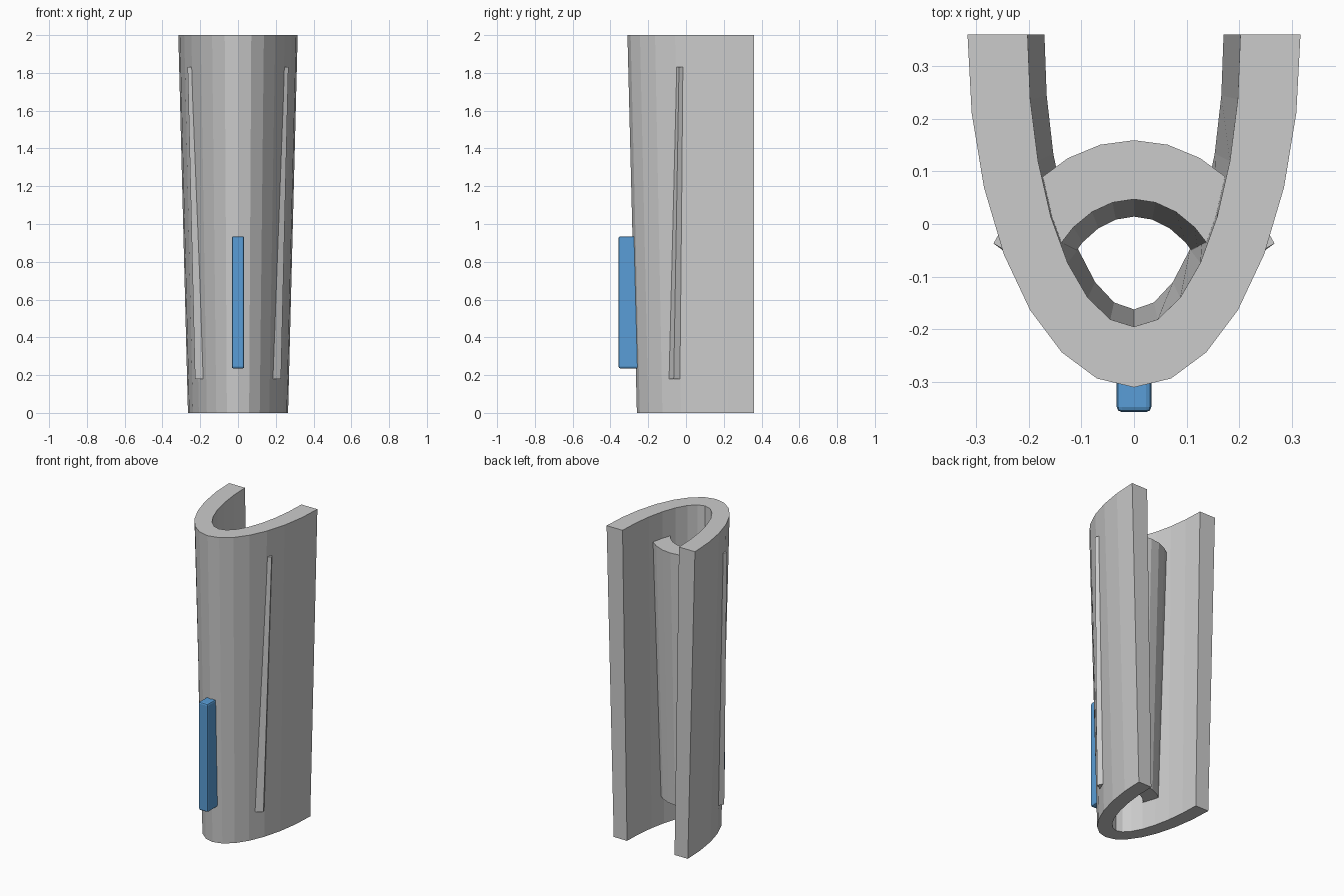
import bpy, bmesh
from math import sin, cos, radians

if "Cube" in bpy.data.objects:
    bpy.data.objects.remove(bpy.data.objects["Cube"])


def arc(cy, a, b, half_angle, n, side):
    """Elliptical arc about x = 0; side -1 bows to the front, +1 to the back."""
    angles = [radians(half_angle * (2 * i / n - 1)) for i in range(n + 1)]
    return [(a * sin(t), cy + side * b * cos(t)) for t in angles]


def curved_wall(name, bottom, top, half_angle, n, side):
    """Tapered wall between outer and inner arcs; levels are (z, cy, outer, inner)."""
    bm = bmesh.new()
    rows = []
    for z, cy, outer, inner in (bottom, top):
        for a, b in (outer, inner):
            rows.append([bm.verts.new((x, y, z))
                         for x, y in arc(cy, a, b, half_angle, n, side)])
    out0, in0, out1, in1 = rows
    for i in range(n):
        for p, q in ((out0, out1), (out1, in1), (in1, in0), (in0, out0)):
            bm.faces.new((p[i], p[i + 1], q[i + 1], q[i]))
    for i in (0, n):
        bm.faces.new((out0[i], out1[i], in1[i], in0[i]))
    bmesh.ops.recalc_face_normals(bm, faces=bm.faces)
    mesh = bpy.data.meshes.new(name)
    bm.to_mesh(mesh)
    bm.free()
    obj = bpy.data.objects.new(name, mesh)
    bpy.context.collection.objects.link(obj)
    return obj


# Outer U-shaped shell, open at the back and wider at the top
curved_wall("outer_shell",
            (0.0, 0.36, (0.265, 0.62), (0.17, 0.522)),
            (2.0, 0.36, (0.316, 0.67), (0.202, 0.555)),
            90, 14, -1)

# Inner curved wall closing the tube; its ends poke through the shell as ribs
curved_wall("inner_wall",
            (0.18, -0.241, (0.263, 0.352), (0.166, 0.255)),
            (1.83, -0.233, (0.308, 0.392), (0.196, 0.28)),
            60, 10, 1)

# Blue front bar
bpy.ops.mesh.primitive_cube_add(size=1, location=(0, -0.29, 0.585))
bar = bpy.context.object
bar.name = "front_bar"
bar.scale = (0.066, 0.134, 0.70)
bpy.ops.object.transform_apply(location=False, rotation=False, scale=True)
bevel = bar.modifiers.new("soft_edges", 'BEVEL')
bevel.width = 0.01
bevel.segments = 2
blue = bpy.data.materials.new("blue")
blue.diffuse_color = (0.1, 0.34, 0.68, 1)
blue.use_nodes = True
blue.node_tree.nodes["Principled BSDF"].inputs["Base Color"].default_value = blue.diffuse_color
bar.data.materials.append(blue)
